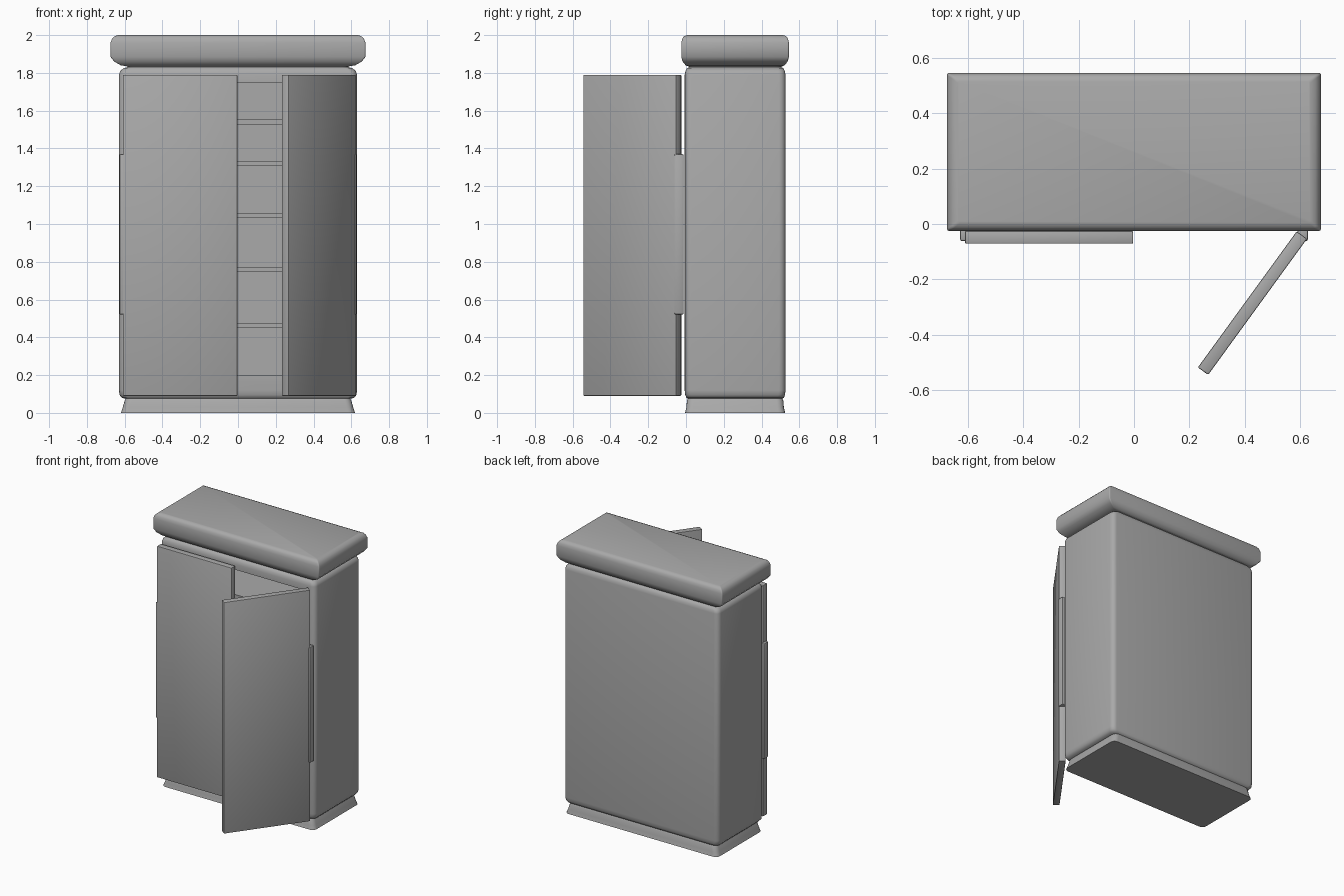
import bpy, bmesh, math
from mathutils import Matrix, Vector

cube = bpy.data.objects.get("Cube")
if cube:
    bpy.data.objects.remove(cube, do_unlink=True)

grey = bpy.data.materials.new("plain grey")
grey.use_nodes = True
GREY = (0.4, 0.4, 0.4, 1)
grey.diffuse_color = GREY
grey.node_tree.nodes["Principled BSDF"].inputs["Base Color"].default_value = GREY

CY = 0.26  # depth centre of the cabinet


def add_object(name, bm):
    bmesh.ops.recalc_face_normals(bm, faces=bm.faces)
    mesh = bpy.data.meshes.new(name)
    bm.to_mesh(mesh)
    bm.free()
    mesh.materials.append(grey)
    ob = bpy.data.objects.new(name, mesh)
    bpy.context.collection.objects.link(ob)
    return ob


def smooth(ob, angle=50):
    bpy.ops.object.select_all(action='DESELECT')
    ob.select_set(True)
    bpy.context.view_layer.objects.active = ob
    bpy.ops.object.shade_smooth_by_angle(angle=math.radians(angle))


def box(name, lo, hi, bevel=0.0, matrix=None):
    lo, hi = Vector(lo), Vector(hi)
    bm = bmesh.new()
    bmesh.ops.create_cube(bm, size=1)
    for v in bm.verts:
        v.co = (lo + hi) / 2 + v.co * (hi - lo)
    if bevel:
        bmesh.ops.bevel(bm, geom=bm.edges[:], offset=bevel, segments=2,
                        profile=0.5, affect='EDGES')
    if matrix:
        bm.transform(matrix)
    return add_object(name, bm)


def loft(name, rings, radius):
    """Stack rounded rectangles given as (half width, half depth, height)."""
    bm = bmesh.new()
    loops = []
    for hx, hy, z in rings:
        loop = []
        for k, (sx, sy) in enumerate([(1, 1), (-1, 1), (-1, -1), (1, -1)]):
            for i in range(5):
                a = math.pi / 2 * (k + i / 4)
                loop.append(bm.verts.new((sx * (hx - radius) + radius * math.cos(a),
                                          CY + sy * (hy - radius) + radius * math.sin(a), z)))
        loops.append(loop)
    for a, b in zip(loops, loops[1:]):
        for i in range(len(a)):
            j = (i + 1) % len(a)
            bm.faces.new((a[i], a[j], b[j], b[i]))
    bm.faces.new(loops[0])
    bm.faces.new(loops[-1])
    return add_object(name, bm)


# Carcass with flared plinth and narrow neck under the top
body = loft("cabinet_body", [
    (0.62, 0.265, 0), (0.61, 0.258, 0.03), (0.6, 0.255, 0.065), (0.595, 0.25, 0.075),
    (0.615, 0.258, 0.08), (0.627, 0.264, 0.095), (0.63, 0.267, 0.12),
    (0.63, 0.267, 1.79), (0.624, 0.263, 1.81), (0.605, 0.255, 1.825),
    (0.585, 0.245, 1.83), (0.585, 0.245, 1.85)], 0.035)

# Hollow out the shelf space through the front
cutter = box("opening_cutter", (-0.57, -0.2, 0.2), (0.57, 0.48, 1.75))
cutter.hide_render = True
cut = body.modifiers.new("opening", 'BOOLEAN')
cut.operation = 'DIFFERENCE'
cut.solver = 'EXACT'
cut.object = cutter
bpy.context.view_layer.objects.active = body
bpy.ops.object.modifier_apply(modifier=cut.name)
bpy.data.objects.remove(cutter, do_unlink=True)
smooth(body)

# Overhanging top slab with rounded edges
top = loft("cabinet_top", [
    (0.59, 0.25, 1.835), (0.62, 0.262, 1.84), (0.655, 0.278, 1.86), (0.675, 0.285, 1.885),
    (0.675, 0.285, 1.96), (0.667, 0.28, 1.98), (0.655, 0.272, 1.993), (0.635, 0.255, 2)], 0.008)
smooth(top)

# Shelves
for n, z in enumerate((0.465, 0.76, 1.045, 1.32, 1.54)):
    box(f"shelf_{n + 1}", (-0.575, 0.02, z - 0.012), (0.575, 0.485, z + 0.012))


# Doors, each hung from a tall hinge strip: right one shut, left one ajar
def door(side, swing):
    pivot = Vector((0.6, -0.048, 0))
    m = Matrix.Translation(pivot) @ Matrix.Rotation(math.radians(swing), 4, 'Z')
    if side == "right":
        m = Matrix.Scale(-1, 4, (1, 0, 0)) @ m
    panel = box(f"{side}_door", (-0.597, -0.023, 0.09), (0.01, 0.023, 1.79), 0.005, m)
    smooth(panel, 40)
    hinge = box(f"{side}_hinge", (0.59, -0.062, 0.52), (0.628, -0.012, 1.37), 0.008)
    if side == "right":
        hinge.data.transform(Matrix.Translation((-1.218, 0, 0)))
    smooth(hinge, 40)


door("right", 0)
door("left", 54)
